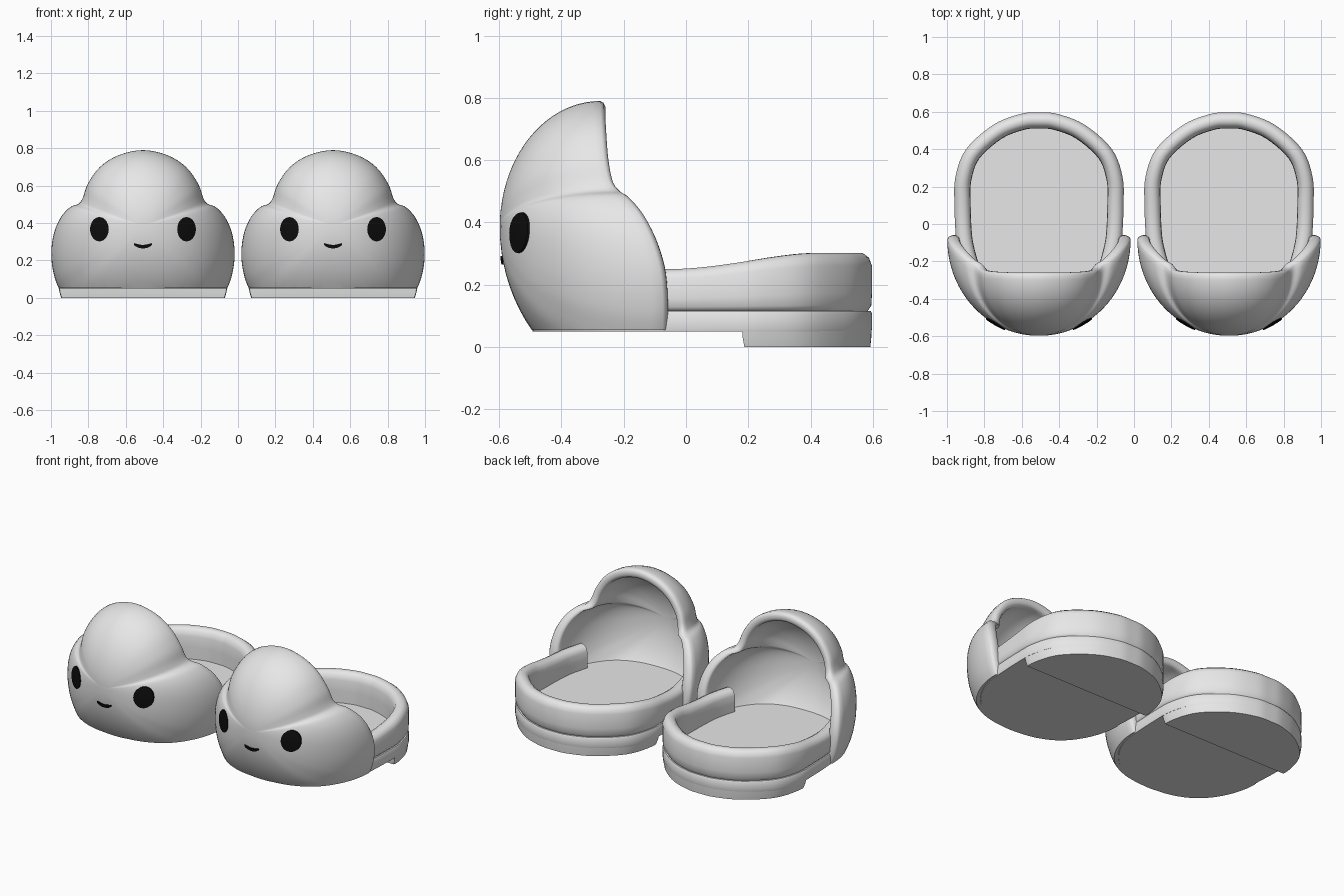
import bpy, bmesh, math
from mathutils import Vector
from mathutils.bvhtree import BVHTree

if "Cube" in bpy.data.objects:
    bpy.data.objects.remove(bpy.data.objects["Cube"])


def material(name, col):
    m = bpy.data.materials.new(name)
    m.diffuse_color = (*col, 1)
    m.use_nodes = True
    m.node_tree.nodes["Principled BSDF"].inputs["Base Color"].default_value = m.diffuse_color
    return m


WHITE = material("soft_white", (0.8, 0.8, 0.8))
BLACK = material("black", (0.004, 0.004, 0.004))


def finish(bm, name, mat, cx, angle=40):
    bmesh.ops.recalc_face_normals(bm, faces=bm.faces)
    me = bpy.data.meshes.new(name)
    bm.to_mesh(me)
    bm.free()
    me.materials.append(mat)
    ob = bpy.data.objects.new(name, me)
    ob.location.x = cx
    bpy.context.collection.objects.link(ob)
    bpy.ops.object.select_all(action='DESELECT')
    ob.select_set(True)
    bpy.context.view_layer.objects.active = ob
    bpy.ops.object.shade_smooth_by_angle(angle=math.radians(angle))


def spline(pts, n, closed=False):
    """Smooth curve through the points."""
    p = [Vector(q) for q in pts]
    c = len(p)
    out = []
    for i in range(c if closed else c - 1):
        def g(k):
            return p[k % c] if closed else p[min(max(k, 0), c - 1)]
        a, b, d, e = g(i - 1), g(i), g(i + 1), g(i + 2)
        for j in range(n):
            t = j / n
            out.append(0.5 * (2 * b + (d - a) * t + (2 * a - 5 * b + 4 * d - e) * t * t
                              + (3 * b - a - 3 * d + e) * t ** 3))
    if not closed:
        out.append(p[-1])
    return out


def mirrored(half):
    """Half outline ending on x = 0, continued on the other side."""
    return half + [(-q[0], *q[1:]) for q in reversed(half[:-1])]


def bridge(bm, r1, r2, closed=True):
    n = len(r1)
    for i in range(n if closed else n - 1):
        j = (i + 1) % n
        bm.faces.new((r1[i], r1[j], r2[j], r2[i]))


def stack(levels):
    """Solid from outlines at several heights: (outline, inset scale, z)."""
    bm = bmesh.new()
    rings = []
    for pts, s, z in levels:
        c = sum((Vector(p) for p in pts), Vector((0, 0))) / len(pts)
        rings.append([bm.verts.new((*(c + (Vector(p) - c) * s), z)) for p in pts])
    for a, b in zip(rings, rings[1:]):
        bridge(bm, a, b)
    bm.faces.new(rings[0])
    bm.faces.new(rings[-1])
    return bm


# Opening of the cloud-shaped hood: x, z, y
RIM = [(0, .79, -.275), (.13, .763, -.275), (.23, .70, -.272), (.295, .61, -.265),
       (.322, .535, -.25), (.345, .503, -.225), (.39, .485, -.20), (.44, .43, -.155),
       (.475, .35, -.115), (.49, .25, -.085), (.482, .15, -.075), (.452, .055, -.075),
       (.38, -.06, -.075), (.22, -.145, -.075), (0, -.17, -.075)]
POLE_Y, POLE_Z = -.598, .385
# Plan of the heel half
BACK = [(.445, -.06), (.452, .1), (.447, .25), (.39, .40), (.245, .53), (.1, .588), (0, .597)]


def hood_mesh():
    loop = spline(RIM + [(-x, z, y) for x, z, y in reversed(RIM[1:-1])], 4, True)
    steps = 22
    prof = []                                   # lateral scale, depth share, y shift
    for i in range(1, steps + 1):
        a = i / steps * math.pi / 2
        prof.append((math.sin(a), math.cos(a), 0, 0))
    prof += [(.985, 0, .01, 0), (.955, 0, .016, 0), (.91, 0, .016, 0), (.88, 0, .01, 0)]
    for i in range(steps, 0, -1):
        a = i / steps * math.pi / 2
        prof.append((.865 * math.sin(a), math.cos(a), 0, .06))
    bm = bmesh.new()
    rings = []
    for s, c, dy, wall in prof:
        rings.append([bm.verts.new((x * s, y + dy + (POLE_Y + wall - y) * c,
                                    POLE_Z + (z - POLE_Z) * s)) for x, z, y in loop])
    for a, b in zip(rings, rings[1:]):
        bridge(bm, a, b)
    bm.faces.new(rings[0])
    bm.faces.new(rings[-1])
    # flat underside
    cut = bmesh.ops.bisect_plane(bm, geom=bm.verts[:] + bm.edges[:] + bm.faces[:],
                                 plane_co=(0, 0, .054), plane_no=(0, 0, 1), clear_inner=True)
    edges = [e for e in cut["geom_cut"] if isinstance(e, bmesh.types.BMEdge)]
    bmesh.ops.triangle_fill(bm, edges=edges, use_beauty=True, normal=(0, 0, -1))
    return bm


def collar_mesh():
    path = spline(mirrored([(.405, -.24), (.43, -.15)] + BACK), 5)
    prof = [(.014, 0), (.002, .1), (0, .3), (0, .78), (.01, .92), (.03, 1), (.055, 1),
            (.075, .92), (.085, .75), (.087, .4), (.087, -.05)]
    bm = bmesh.new()
    rings = []
    for i, p in enumerate(path):
        t = (path[min(i + 1, len(path) - 1)] - path[max(i - 1, 0)]).normalized()
        inward = Vector((-t.y, t.x))
        u = min(max((p.y + .06) / .52, 0), 1)
        h = .135 + .052 * u * u * (3 - 2 * u)
        rings.append([bm.verts.new((*(p + inward * d), .115 + f * h)) for d, f in prof])
    for a, b in zip(rings, rings[1:]):
        bridge(bm, a, b)
    bm.faces.new(rings[0])
    bm.faces.new(rings[-1])
    return bm


def face_plate(tree, rows, closed):
    """Thin patch laid on the hood, from rows of (x, z)."""
    bm = bmesh.new()
    rings = []
    for row in rows:
        ring = []
        for x, z in row:
            co, no, _, _ = tree.ray_cast(Vector((x, -2, z)), Vector((0, 1, 0)))
            ring.append(bm.verts.new(co + Vector((0, -.007, 0))))
        rings.append(ring)
    for a, b in zip(rings, rings[1:]):
        bridge(bm, a, b, closed)
    if closed:
        bm.faces.new(rings[0])
    # skirt back to the hood surface
    rim = bmesh.ops.extrude_edge_only(bm, edges=[e for e in bm.edges if e.is_boundary])
    for v in rim["geom"]:
        if isinstance(v, bmesh.types.BMVert):
            v.co.y += .009
    return bm


def slipper(cx, side):
    # hood
    bm = hood_mesh()
    bmesh.ops.recalc_face_normals(bm, faces=bm.faces)
    tree = BVHTree.FromBMesh(bm)
    finish(bm, side + "_cloud_hood", WHITE, cx, 50)

    # sole under the whole foot
    back = spline(mirrored(BACK), 5)
    front = [Vector((-.445 * math.cos(a), -.06 - .435 * math.sin(a)))
             for a in (math.pi * i / 28 for i in range(1, 28))]
    finish(stack([(back + front, .995, .05), (back + front, 1, .058),
                  (back + front, 1, .108), (back + front, .99, .116)]),
           side + "_sole", WHITE, cx)

    # heel block
    heel = [Vector((.45, .178))] + [p for p in back if p.y > .19] + [Vector((-.45, .178))]
    finish(stack([(heel, .965, 0), (heel, .985, .03), (heel, .998, .07)]),
           side + "_heel", WHITE, cx)

    # padded collar around the heel
    finish(collar_mesh(), side + "_collar", WHITE, cx, 50)

    # eyes
    for sx, label in ((-1, "a"), (1, "b")):
        rows = [[(sx * .233 + .05 * r * math.cos(k * math.pi / 14),
                  .367 + .065 * r * math.sin(k * math.pi / 14)) for k in range(28)]
                for r in (.25, .5, .75, 1)]
        finish(face_plate(tree, rows, True), side + "_eye_" + label, BLACK, cx)

    # smiling mouth
    rows = []
    for i in range(13):
        u = i / 6 - 1
        mid, w = .274 + .013 * u * u, .0095 - .004 * u ** 4
        rows.append([(.047 * u, mid - w), (.047 * u, mid + w)])
    finish(face_plate(tree, rows, False), side + "_mouth", BLACK, cx)


slipper(-.508, "left")
slipper(.508, "right")
